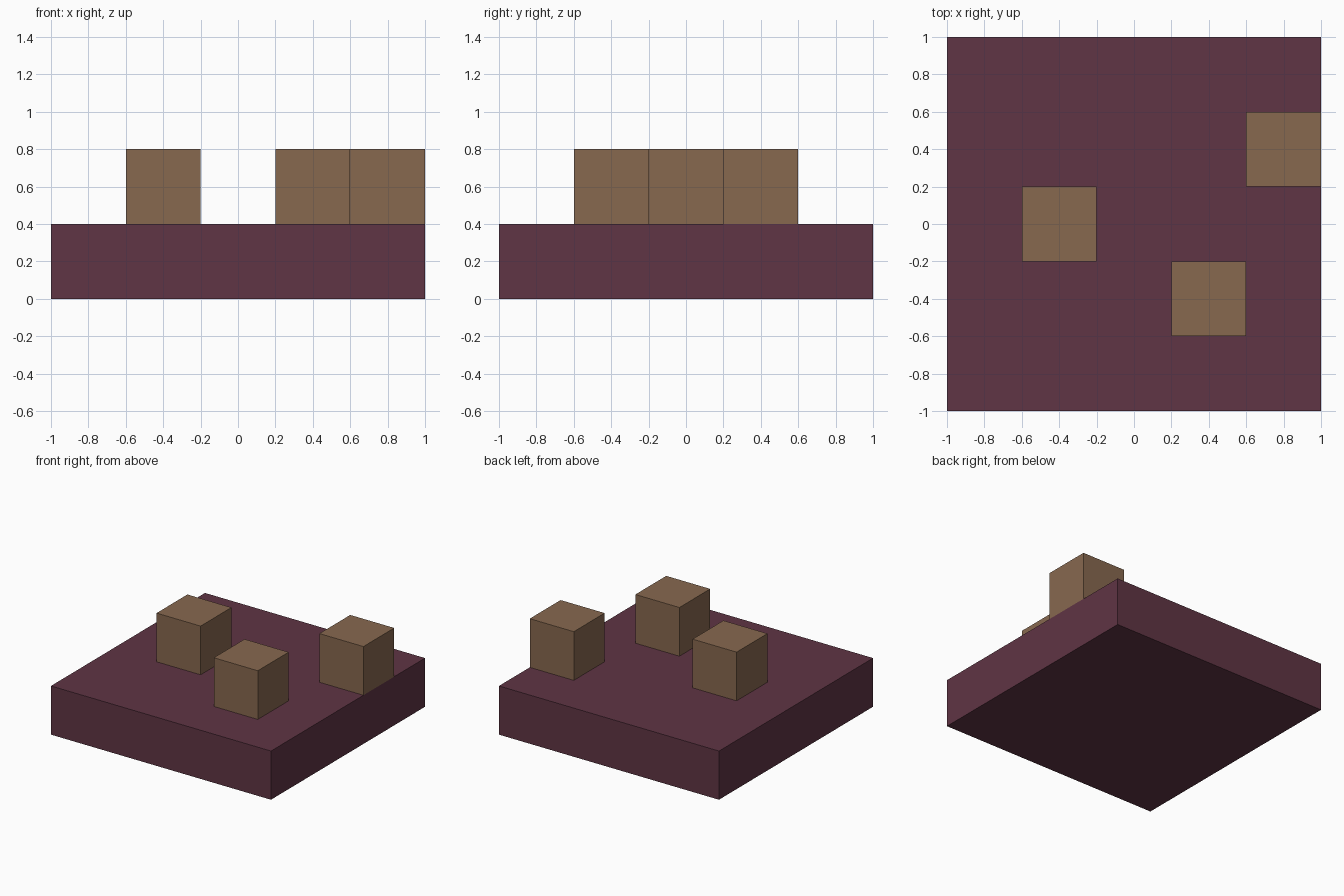
import bpy

default_cube = bpy.data.objects.get("Cube")
if default_cube:
    bpy.data.objects.remove(default_cube, do_unlink=True)


def make_material(name, rgb):
    mat = bpy.data.materials.new(name)
    mat.use_nodes = True
    color = (*rgb, 1.0)
    mat.diffuse_color = color
    shader = next(n for n in mat.node_tree.nodes if n.type == "BSDF_PRINCIPLED")
    shader.inputs["Base Color"].default_value = color
    return mat


def add_box(name, center, size, mat):
    bpy.ops.mesh.primitive_cube_add(size=1, location=center)
    box = bpy.context.object
    box.name = name
    box.scale = size
    bpy.ops.object.transform_apply(location=False, rotation=False, scale=True)
    box.data.materials.append(mat)
    return box


plum = make_material("plum", (0.115, 0.035, 0.058))
brown = make_material("brown", (0.242, 0.138, 0.078))

# Square base slab
SLAB = 0.4
add_box("base_slab", (0, 0, SLAB / 2), (2, 2, SLAB), plum)

# Cubes standing on the slab
BLOCK = 0.4
blocks = {
    "right_block": (-0.4, 0),
    "front_block": (0.4, -0.4),
    "left_block": (0.8, 0.4),
}
for name, (x, y) in blocks.items():
    add_box(name, (x, y, SLAB + BLOCK / 2), (BLOCK, BLOCK, BLOCK), brown)
